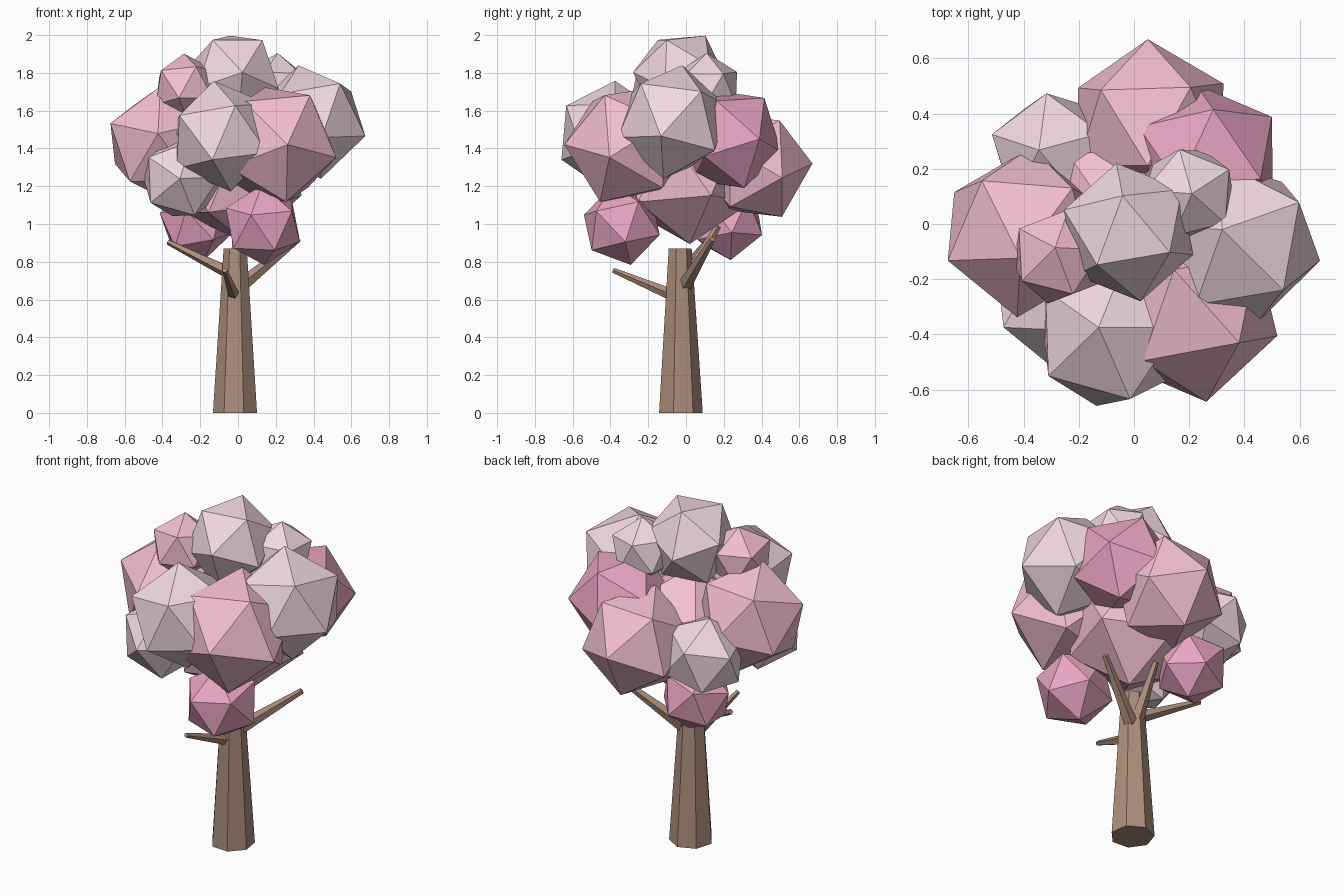
import bpy, bmesh, math
from mathutils import Vector, Matrix

if "Cube" in bpy.data.objects:
    bpy.data.objects.remove(bpy.data.objects["Cube"])


def material(name, rgb):
    m = bpy.data.materials.new(name)
    m.diffuse_color = (*rgb, 1)
    m.use_nodes = True
    m.node_tree.nodes["Principled BSDF"].inputs["Base Color"].default_value = m.diffuse_color
    return m


BARK = material("bark", (0.41, 0.27, 0.20))
PALE = material("pale_blossom", (0.88, 0.69, 0.75))
PINK = material("pink_blossom", (0.90, 0.52, 0.64))
DEEP = material("deep_blossom", (0.82, 0.38, 0.54))


def finish(name, bm, mat):
    bmesh.ops.recalc_face_normals(bm, faces=bm.faces)
    me = bpy.data.meshes.new(name)
    bm.to_mesh(me)
    bm.free()
    me.materials.append(mat)
    ob = bpy.data.objects.new(name, me)
    bpy.context.collection.objects.link(ob)


def frame(z, x):
    """Rotation with z along the first direction and x towards the second."""
    z = Vector(z).normalized()
    x = Vector(x)
    x = (x - z * x.dot(z)).normalized()
    return Matrix((x, z.cross(x), z)).transposed()


def taper(name, p0, p1, r0, r1, sides, turn=0):
    """Closed tapered limb between two points."""
    p0, p1 = Vector(p0), Vector(p1)
    rot = frame(p1 - p0, (1, 0.001, 0))
    bm = bmesh.new()
    rings = []
    for p, r in ((p0, r0), (p1, r1)):
        ring = []
        for i in range(sides):
            t = math.radians(turn) + math.tau * i / sides
            ring.append(bm.verts.new(p + rot @ Vector((r * math.cos(t), r * math.sin(t), 0))))
        rings.append(ring)
    for i in range(sides):
        j = (i + 1) % sides
        bm.faces.new((rings[0][i], rings[0][j], rings[1][j], rings[1][i]))
    bm.faces.new(rings[0][::-1])
    bm.faces.new(rings[1])
    finish(name, bm, BARK)


def blossom(name, centre, r, corner, neighbour, mat):
    """Icosahedron turned so that one corner and its neighbour face given directions."""
    bm = bmesh.new()
    bmesh.ops.create_icosphere(bm, subdivisions=1, radius=r)
    bm.transform(Matrix.Translation(centre) @ frame(corner, neighbour).to_4x4())
    finish(name, bm, mat)


# Trunk and four branches
taper("trunk", (-0.014, -0.031, 0), (-0.014, -0.033, 0.87), 0.12, 0.063, 7, -17)
taper("branch_right", (0.01, -0.01, 0.67), (0.32, 0.14, 0.92), 0.040, 0.017, 5)
taper("branch_back", (-0.015, -0.01, 0.68), (-0.01, 0.17, 0.99), 0.040, 0.017, 5)
taper("branch_left", (-0.03, -0.02, 0.735), (-0.37, 0.11, 0.905), 0.036, 0.015, 5)
taper("branch_front", (-0.018, -0.05, 0.615), (-0.07, -0.385, 0.755), 0.034, 0.014, 5)

# Blossom clusters: centre, radius, corner direction, neighbouring corner direction
CLUSTERS = [
    ("core", (0, 0, 1.27), 0.38, (0.05, 0.02, -0.37), (0.33, 0.13, -0.1), PINK),
    ("top", (-0.02, -0.03, 1.78), 0.255, (0.155, -0.075, 0.20), (-0.11, -0.12, 0.20), PALE),
    ("back", (0.06, 0.36, 1.31), 0.31, (-0.01, 0.31, 0.01), (0.15, 0.13, 0.245), PINK),
    ("back_right", (0.26, 0.225, 1.45), 0.29, (0.22, 0.15, 0), (-0.02, 0.16, 0.22), DEEP),
    ("right", (0.38, -0.07, 1.54), 0.31, (-0.06, 0.05, 0.30), (0.18, 0.14, 0.2), PALE),
    ("front_right", (0.20, -0.31, 1.42), 0.34, (0.18, -0.12, 0.26), (0.33, -0.105, -0.04), PINK),
    ("front", (-0.083, -0.395, 1.465), 0.297, (-0.045, 0.02, 0.29), (0.075, -0.26, 0.175), PALE),
    ("left", (-0.398, -0.03, 1.43), 0.313, (-0.27, -0.1, 0.1), (-0.26, 0.155, -0.12), PINK),
    ("back_left", (-0.295, 0.255, 1.28), 0.238, (-0.19, 0.06, 0.05), (0.01, 0.2, 0.08), PALE),
    ("front_left", (-0.297, -0.28, 1.24), 0.23, (-0.01, -0.215, 0), (-0.17, -0.1, 0.11), PALE),
    ("upper_left", (-0.275, -0.118, 1.722), 0.183, (-0.01, 0.03, 0.165), (-0.15, -0.11, 0.06), PINK),
    ("upper_right", (0.20, 0.11, 1.72), 0.185, (0.01, 0, 0.18), (0.165, 0.10, 0.08), PALE),
    ("lower_front", (0.132, -0.34, 0.995), 0.217, (-0.06, -0.19, 0.05), (-0.01, -0.06, 0.205), DEEP),
    ("lower_back", (-0.22, 0.218, 1.007), 0.203, (0.05, 0.17, -0.06), (0.03, -0.01, -0.18), DEEP),
]
for name, c, r, a, b, mat in CLUSTERS:
    blossom("blossom_" + name, c, r, a, b, mat)
